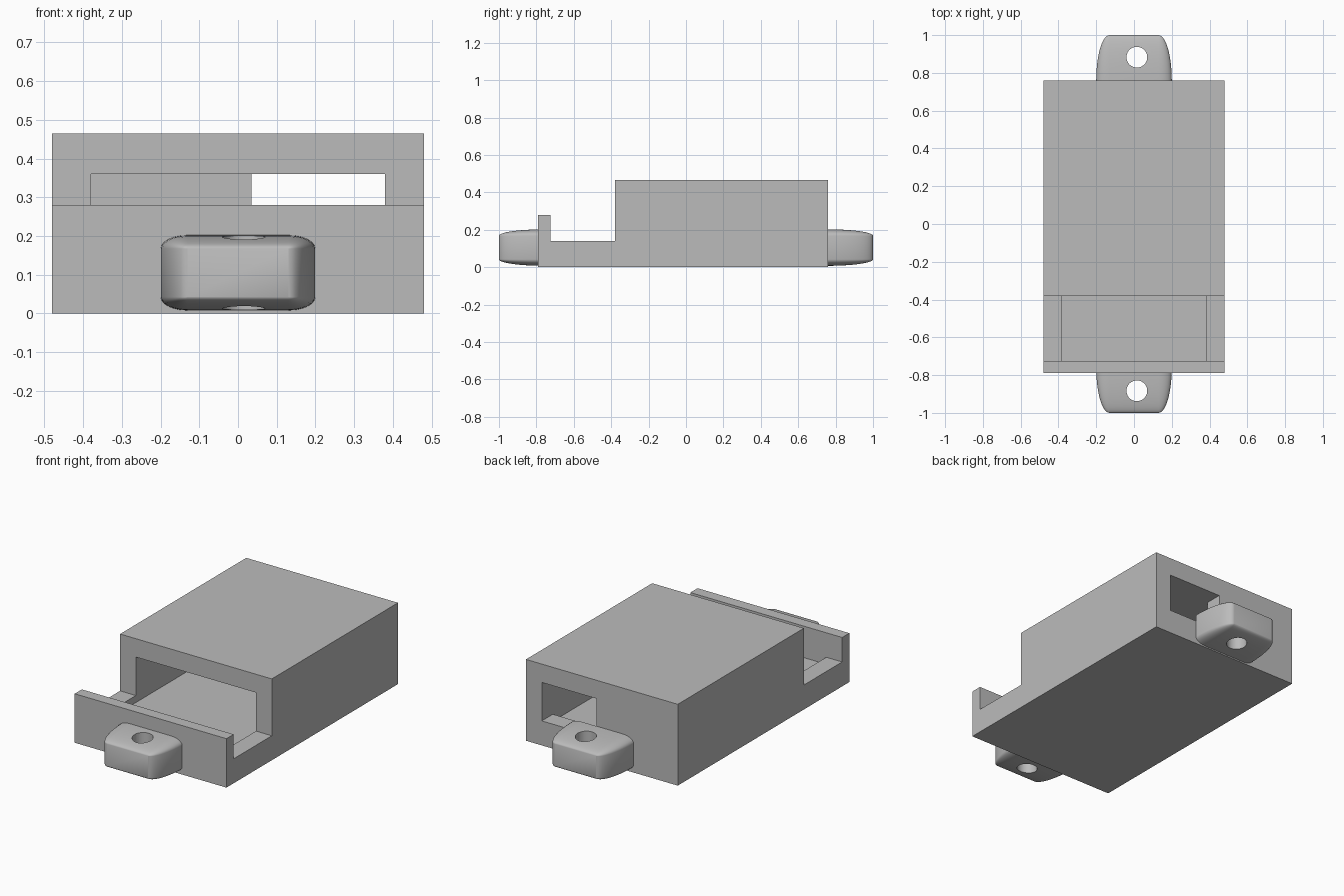
import bpy, bmesh, math

# Remove the default cube only
cube = bpy.data.objects.get("Cube")
if cube:
    bpy.data.objects.remove(cube, do_unlink=True)

grey = bpy.data.materials.new("plain grey")
grey.use_nodes = True
COLOUR = (0.5, 0.5, 0.5, 1)
grey.diffuse_color = COLOUR
grey.node_tree.nodes["Principled BSDF"].inputs["Base Color"].default_value = COLOUR


def finish(name, bm):
    bmesh.ops.recalc_face_normals(bm, faces=bm.faces)
    mesh = bpy.data.meshes.new(name)
    bm.to_mesh(mesh)
    bm.free()
    obj = bpy.data.objects.new(name, mesh)
    bpy.context.collection.objects.link(obj)
    mesh.materials.append(grey)
    return obj


def box(name, lo, hi):
    bm = bmesh.new()
    bmesh.ops.create_cube(bm, size=1)
    for v in bm.verts:
        v.co = [a + (c + 0.5) * (b - a) for a, b, c in zip(lo, hi, v.co)]
    return finish(name, bm)


def activate(obj):
    bpy.ops.object.select_all(action='DESELECT')
    obj.select_set(True)
    bpy.context.view_layer.objects.active = obj


def cut(obj, cutter):
    cutter.hide_render = True
    mod = obj.modifiers.new("cut", 'BOOLEAN')
    mod.operation = 'DIFFERENCE'
    mod.solver = 'EXACT'
    mod.object = cutter
    activate(obj)
    bpy.ops.object.modifier_apply(modifier=mod.name)
    bpy.data.objects.remove(cutter, do_unlink=True)


# Housing: side profile extruded across the width
W, FRONT, LIP, HOOD, BACK = 0.48, -0.79, -0.725, -0.38, 0.76
RAIL, TOP, WALL, ROOF = 0.14, 0.465, 0.38, 0.36
profile = [(FRONT, 0), (BACK, 0), (BACK, TOP), (HOOD, TOP),
           (HOOD, RAIL), (LIP, RAIL), (LIP, 0.28), (FRONT, 0.28)]
bm = bmesh.new()
face = bm.faces.new([bm.verts.new((-W, y, z)) for y, z in profile])
side = bmesh.ops.extrude_face_region(bm, geom=[face])
bmesh.ops.translate(bm, vec=(2 * W, 0, 0),
                    verts=[g for g in side["geom"] if isinstance(g, bmesh.types.BMVert)])
housing = finish("housing", bm)

# Hollow interior and the offset opening in the back wall
cut(housing, box("cavity", (-WALL, LIP, 0.1), (WALL, 0.66, ROOF)))
cut(housing, box("back_opening", (0.035, 0.6, RAIL), (WALL, 0.85, ROOF)))


# Mounting tabs: rounded sections that shrink along an elliptical curve
def mounting_tab(name, sign):
    steps, corner = 12, 6
    bm = bmesh.new()
    rings = []
    for i in range(steps + 1):
        a = math.pi / 2 * i / steps
        grow, y = max(math.cos(a), 0.002), BACK + 0.24 * math.sin(a)
        ring = []
        for q, (sx, sz) in enumerate([(1, 1), (-1, 1), (-1, -1), (1, -1)]):
            for k in range(corner + 1):
                t = math.pi / 2 * (q + k / corner)
                ring.append(bm.verts.new((sx * 0.13 + 0.07 * grow * math.cos(t), sign * y,
                                          0.105 + sz * 0.0625 + 0.035 * grow * math.sin(t))))
        rings.append(ring)
    for r, s in zip(rings, rings[1:]):
        for j in range(len(r)):
            n = (j + 1) % len(r)
            bm.faces.new((r[j], r[n], s[n], s[j]))
    bm.faces.new(rings[0])
    bm.faces.new(rings[-1])
    tab = finish(name, bm)

    # Screw hole
    bm = bmesh.new()
    bmesh.ops.create_cone(bm, cap_ends=True, segments=40, radius1=0.055, radius2=0.055, depth=1)
    bmesh.ops.translate(bm, verts=bm.verts, vec=(0.015, sign * 0.883, 0.1))
    cut(tab, finish("screw_hole", bm))
    activate(tab)
    bpy.ops.object.shade_smooth_by_angle(angle=math.radians(35))


mounting_tab("front_tab", -1)
mounting_tab("back_tab", 1)
